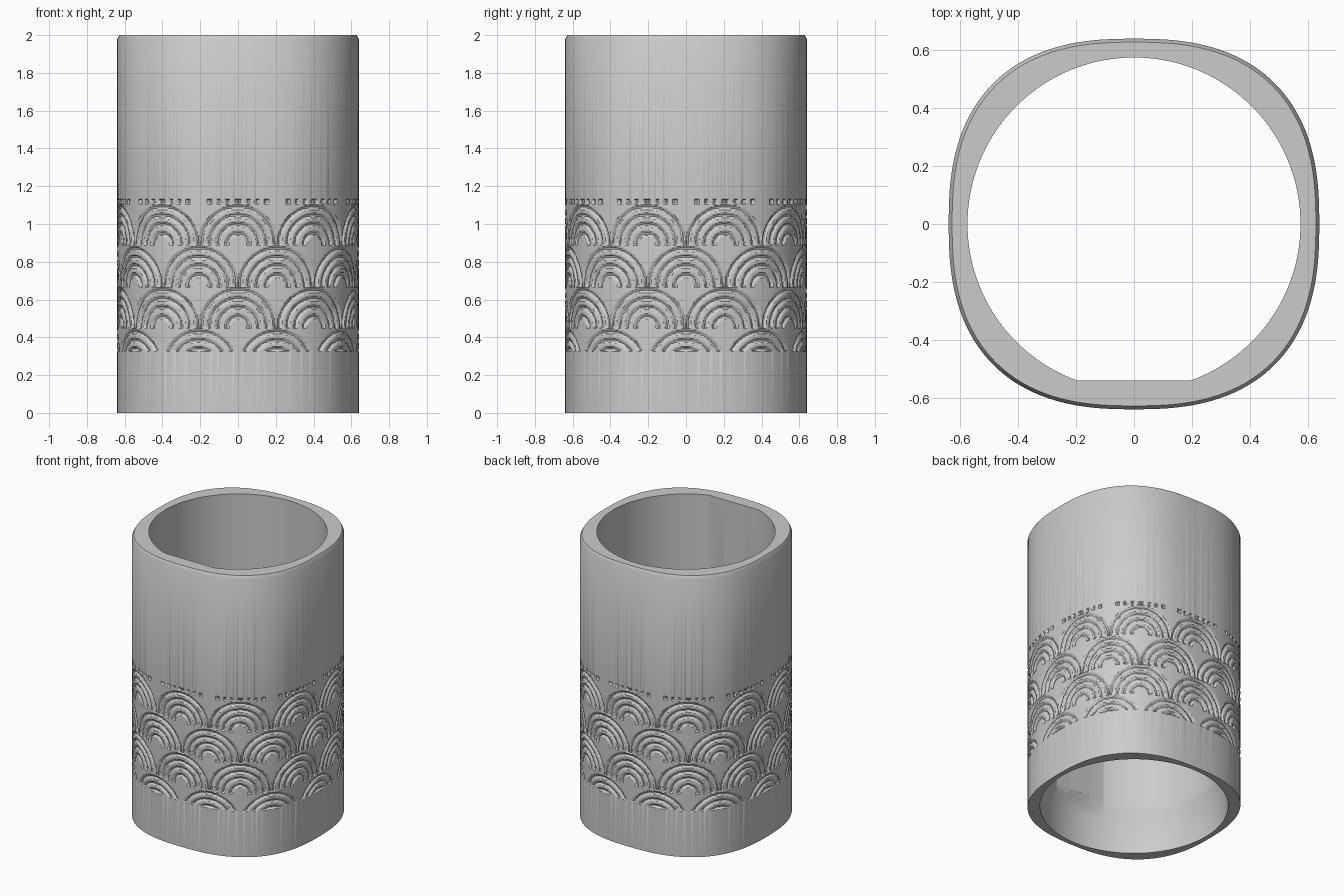
import bpy, bmesh
from math import pi, sin, cos, hypot, atan2, floor

cube = bpy.data.objects.get("Cube")
if cube:
    bpy.data.objects.remove(cube, do_unlink=True)

HALF, POWER, HEIGHT = 0.64, 2.52, 2.0
SEGMENTS = 640
WAVES = 10                      # wave scales around the sleeve
ROW = 0.22                      # height of one row of scales
RADII = (0.06, 0.11, 0.155, 0.2)
BAND = (0.33, 1.126)
GROOVE, DEPTH = 0.012, 0.011


def outline(t):
    """Soft square cross-section, starting at the middle of the front."""
    a = t - pi / 2
    c, s = cos(a), sin(a)
    r = HALF / (abs(c) ** POWER + abs(s) ** POWER) ** (1 / POWER)
    return r * c, r * s


def even_spacing():
    """Resample the outline at equal arc lengths."""
    n = SEGMENTS * 8
    dense = [outline(2 * pi * i / n) for i in range(n + 1)]
    run = [0.0]
    for p, q in zip(dense, dense[1:]):
        run.append(run[-1] + hypot(q[0] - p[0], q[1] - p[1]))
    points, j = [], 0
    for i in range(SEGMENTS):
        want = run[-1] * i / SEGMENTS
        while run[j + 1] <= want:
            j += 1
        f = (want - run[j]) / (run[j + 1] - run[j])
        p, q = dense[j], dense[j + 1]
        points.append((p[0] + f * (q[0] - p[0]), p[1] + f * (q[1] - p[1])))
    return points, run[-1]


POINTS, PERIMETER = even_spacing()
PITCH = PERIMETER / WAVES


def carve(i, z):
    """Groove depth of the concentric wave pattern."""
    if not BAND[0] <= z <= BAND[1]:
        return 0.0
    row = floor((z - 0.01) / ROW)
    base = row * ROW + 0.01
    s = PERIMETER * i / SEGMENTS + (0 if row % 2 == 0 else PITCH / 2)
    u = (s + PITCH / 2) % PITCH - PITCH / 2
    d = hypot(u, z - base)
    gap = min(abs(d - r) for r in RADII)
    return DEPTH * max(0.0, 1 - (gap / GROOVE) ** 2)


def outer_ring(z, inset=0.0):
    ring = []
    for i, (x, y) in enumerate(POINTS):
        k = 1 - (inset + carve(i, z)) / hypot(x, y)
        ring.append((x * k, y * k, z))
    return ring


def inner_ring(z, radius, flat=None):
    ring = []
    for x, y in POINTS:
        a = atan2(y, x)
        r = radius
        if flat and sin(a) < -0.5:
            r = min(r, flat / -sin(a))
        ring.append((r * cos(a), r * sin(a), z))
    return ring


# Outer wall with carved band and top chamfer
STEPS = 110
levels = [BAND[0] + (BAND[1] - BAND[0]) * k / STEPS for k in range(STEPS + 1)]
levels = [0.0, BAND[0] - 0.006] + levels + [BAND[1] + 0.006, HEIGHT - 0.022]
rings = [outer_ring(z) for z in levels]
rings.append(outer_ring(HEIGHT, 0.012))

# Bore with a flat at the front, tapering out to a wider socket at the bottom
rings.append(inner_ring(HEIGHT, 0.575, 0.54))
rings.append(inner_ring(0.34, 0.575, 0.54))
rings.append(inner_ring(0.29, 0.575))
rings.append(inner_ring(0.23, 0.607))
rings.append(inner_ring(0.0, 0.607))

bm = bmesh.new()
loops = [[bm.verts.new(co) for co in ring] for ring in rings]
for a, b in zip(loops, loops[1:] + loops[:1]):
    for i in range(SEGMENTS):
        j = (i + 1) % SEGMENTS
        bm.faces.new((a[i], a[j], b[j], b[i]))
bmesh.ops.recalc_face_normals(bm, faces=bm.faces)

mesh = bpy.data.meshes.new("carved_sleeve")
bm.to_mesh(mesh)
bm.free()
sleeve = bpy.data.objects.new("carved_sleeve", mesh)
bpy.context.collection.objects.link(sleeve)

# Single plain grey
grey = bpy.data.materials.new("plain_grey")
grey.use_nodes = True
colour = (0.6, 0.6, 0.6, 1.0)
grey.diffuse_color = colour
grey.node_tree.nodes["Principled BSDF"].inputs["Base Color"].default_value = colour
mesh.materials.append(grey)

bpy.ops.object.select_all(action="DESELECT")
sleeve.select_set(True)
bpy.context.view_layer.objects.active = sleeve
bpy.ops.object.shade_smooth_by_angle(angle=pi / 6)
